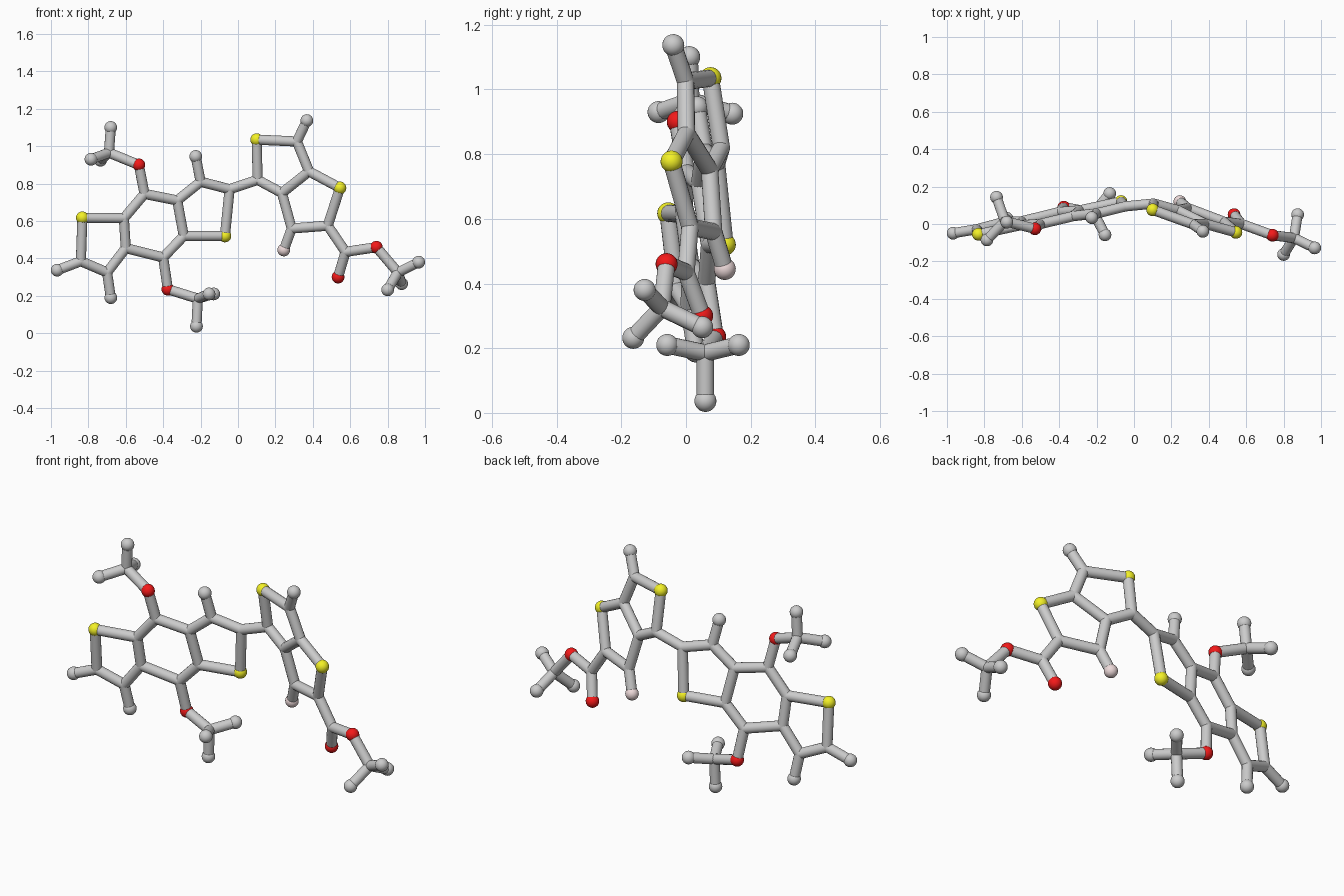
import bpy, bmesh
from mathutils import Vector

if "Cube" in bpy.data.objects:
    bpy.data.objects.remove(bpy.data.objects["Cube"])

R_BALL, R_BOND = 0.034, 0.027

def material(name, rgb):
    m = bpy.data.materials.new(name)
    m.diffuse_color = (*rgb, 1)
    m.use_nodes = True
    m.node_tree.nodes["Principled BSDF"].inputs["Base Color"].default_value = m.diffuse_color
    return m

def ball_mesh(name, r, mat=None):
    me = bpy.data.meshes.new(name)
    bm = bmesh.new()
    bmesh.ops.create_uvsphere(bm, u_segments=24, v_segments=14, radius=r)
    bm.to_mesh(me)
    bm.free()
    me.shade_smooth()
    if mat:
        me.materials.append(mat)
    return me

def place(name, me, loc):
    ob = bpy.data.objects.new(name, me)
    ob.location = loc
    bpy.context.collection.objects.link(ob)
    return ob

def bond(name, a, b):
    d = b - a
    me = bpy.data.meshes.new(name)
    bm = bmesh.new()
    bmesh.ops.create_cone(bm, cap_ends=True, segments=16, radius1=R_BOND,
                          radius2=R_BOND, depth=d.length)
    bm.to_mesh(me)
    bm.free()
    ob = place(name, me, (a + b) / 2)
    ob.rotation_euler = d.to_track_quat('Z', 'Y').to_euler()
    bpy.context.view_layer.objects.active = ob
    ob.select_set(True)
    bpy.ops.object.shade_smooth_by_angle()
    ob.select_set(False)

# Both ring systems are flat, so depth follows from a plane
def left(x, z):
    return Vector((x, 0.1995 + 0.214 * x - 0.124 * z, z))

def right(x, z):
    return Vector((x, 0.283 - 0.366 * x - 0.165 * z, z))

V = lambda *p: Vector(p)

# First letter of the key is the kind: c joint, h end ball, s yellow, o red, f pink
atoms = {
    # left three-ring system
    's1': left(-.832, .617), 'c1': left(-.84, .385), 'h1': left(-.967, .337),
    'c2': left(-.70, .325), 'h2': left(-.68, .19), 'c3': left(-.60, .455),
    'c4': left(-.40, .405), 'o1': left(-.375, .235), 'c5': left(-.29, .52),
    's2': left(-.07, .52), 'c6': left(-.045, .77), 'c7': left(-.20, .81),
    'h3': left(-.226, .945), 'c8': left(-.325, .71), 'c9': left(-.50, .745),
    'o2': left(-.53, .90), 'c10': left(-.61, .615),
    # lower methyl
    'c11': V(-.215, .06, .185), 'h4': V(-.222, .06, .037),
    'h5': V(-.155, -.058, .21), 'h6': V(-.13, .163, .21),
    # upper methyl
    'c12': V(-.69, .015, .965), 'h7': V(-.68, .01, 1.10),
    'h8': V(-.786, -.085, .93), 'h9': V(-.735, .143, .925),
    # right two-ring system
    'c13': right(.105, .82), 's3': right(.10, 1.035), 'c14': right(.315, 1.025),
    'h10': right(.368, 1.137), 'c15': right(.38, .865), 's4': right(.545, .777),
    'c16': right(.48, .575), 'c17': right(.287, .56), 'f1': right(.245, .445),
    'c18': right(.235, .75),
    # side chain
    'c19': V(.575, 0, .435), 'o3': V(.535, .05, .30), 'o4': V(.74, -.06, .46),
    'c20': V(.855, -.075, .325), 'h11': V(.966, -.128, .38),
    'h12': V(.80, -.163, .232), 'h13': V(.875, .05, .265),
}

kinds = {
    'c': ('joint', ball_mesh('joint', R_BOND)),
    'h': ('end_ball', ball_mesh('end_ball', R_BALL)),
    's': ('yellow_ball', ball_mesh('yellow_ball', R_BALL, material('yellow', (.9, .88, .02)))),
    'o': ('red_ball', ball_mesh('red_ball', R_BALL, material('red', (.9, .01, .01)))),
    'f': ('pink_ball', ball_mesh('pink_ball', R_BALL, material('pink', (.85, .70, .70)))),
}
for key, p in atoms.items():
    name, me = kinds[key[0]]
    place(f'{name}_{key[1:]}', me, p)

# Rods: each chain links its neighbours
chains = """s1 c1 c2 c3 c10 s1
c3 c4 c5 c8 c9 c10
c5 s2 c6 c7 c8
c1 h1
c2 h2
c7 h3
c4 o1 c11 h4
h5 c11 h6
c9 o2 c12 h7
h8 c12 h9
c6 c13 s3 c14 c15 c18 c13
c15 s4 c16 c17 c18
c14 h10
c17 f1
c16 c19 o4 c20 h11
c19 o3
h12 c20 h13"""
for line in chains.splitlines():
    ks = line.split()
    for a, b in zip(ks, ks[1:]):
        bond(f'rod_{a}_{b}', atoms[a], atoms[b])
